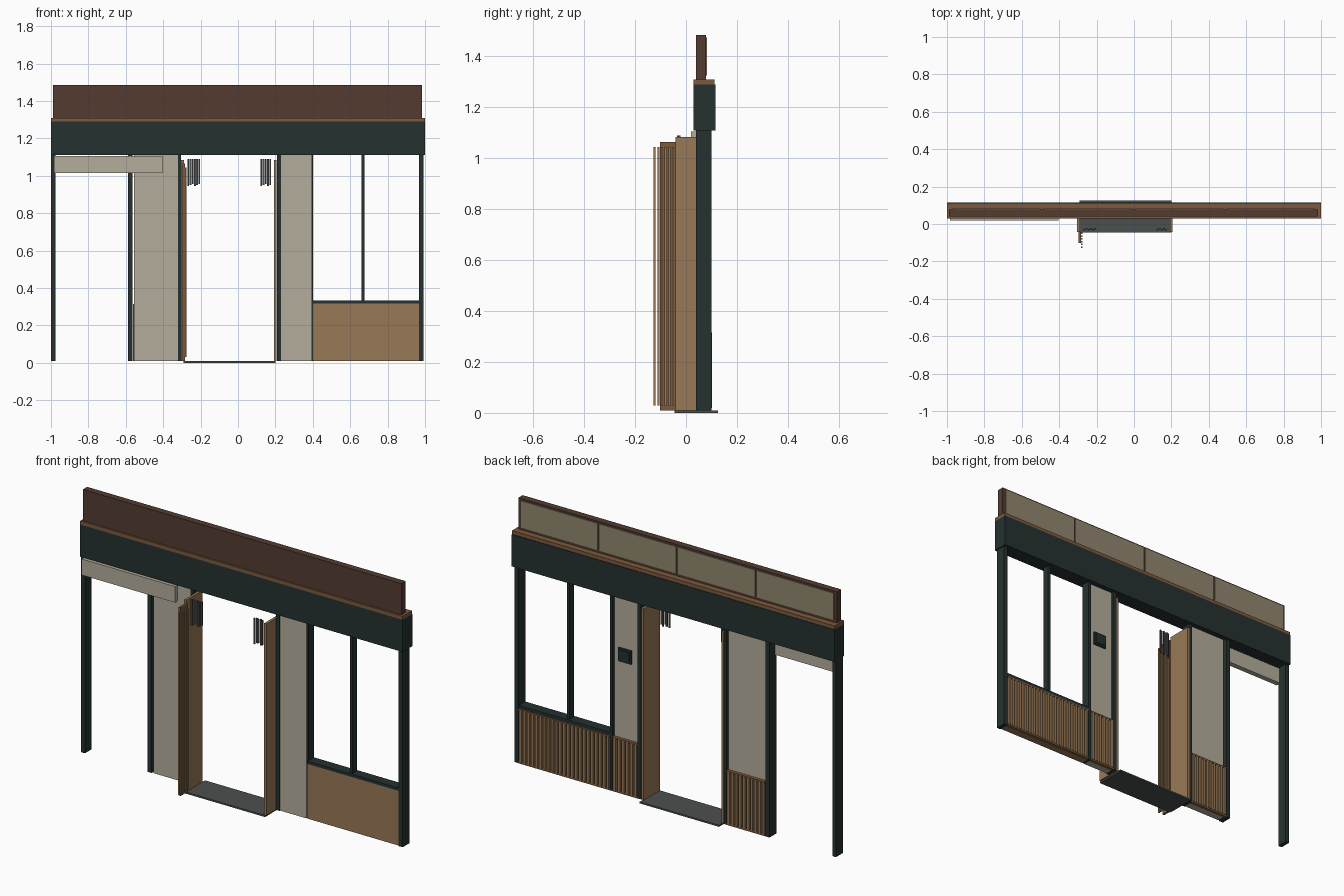
import bpy
import bmesh

old = bpy.data.objects.get("Cube")
if old:
    bpy.data.objects.remove(old)


def material(name, hexcode):
    """Flat material from an sRGB hex colour."""
    srgb = [int(hexcode[i:i + 2], 16) / 255 for i in (0, 2, 4)]
    color = [((c + 0.055) / 1.055) ** 2.4 for c in srgb] + [1]
    m = bpy.data.materials.new(name)
    m.use_nodes = True
    m.diffuse_color = color
    bsdf = next(n for n in m.node_tree.nodes if n.type == 'BSDF_PRINCIPLED')
    bsdf.inputs["Base Color"].default_value = color
    bsdf.inputs["Roughness"].default_value = 0.8
    return m


GREEN = material("dark green paint", "243130")
BEIGE = material("beige plaster", "B5AE9C")
WOOD = material("light wood", "997956")
WALNUT = material("brown wood trim", "7C5A3E")
DARK = material("dark brown board", "533B30")
TAUPE = material("taupe panel", "91886F")
CHARCOAL = material("charcoal", "4B504E")


def boxes(name, mat, *extents):
    """One object made of boxes, each given as x, y and z ranges."""
    bm = bmesh.new()
    for xs, ys, zs in extents:
        made = bmesh.ops.create_cube(bm, size=1)
        for v in made["verts"]:
            v.co = [r[0] if c < 0 else r[1] for c, r in zip(v.co, (xs, ys, zs))]
    mesh = bpy.data.meshes.new(name)
    bm.to_mesh(mesh)
    bm.free()
    mesh.materials.append(mat)
    ob = bpy.data.objects.new(name, mesh)
    bpy.context.collection.objects.link(ob)
    return ob


FLOOR, HEAD = 0.01, 1.11
DEPTH = (0.04, 0.10)

# Header beam, trim ledge and sign board
boxes("header_beam", GREEN, ((-1, 1), (0.03, 0.115), (HEAD, 1.29)))
boxes("trim_ledge", WALNUT, ((-1, 1), (0.03, 0.112), (1.29, 1.31)))
boxes("sign_board", DARK, ((-0.99, 0.985), (0.04, 0.078), (1.31, 1.485)))
pitch = 0.488
boxes("sign_back_panels", TAUPE, *[
    ((-0.973 + i * pitch, -0.973 + i * pitch + 0.475), (0.078, 0.083), (1.325, 1.475))
    for i in range(4)])

# Structural posts
for name, x0, x1 in (("outer_post_right", -1, -0.977),
                     ("wall_post_right", -0.588, -0.563),
                     ("door_post_right", -0.322, -0.305),
                     ("door_post_left", 0.208, 0.23),
                     ("outer_post_left", 0.968, 0.993)):
    boxes(name, GREEN, ((x0, x1), DEPTH, (FLOOR, HEAD)))

# Window frame
boxes("window_frame", GREEN,
      ((0.385, 0.402), (0.05, 0.10), (FLOOR, HEAD)),
      ((0.66, 0.676), (0.05, 0.09), (0.32, HEAD)),
      ((0.40, 0.97), (0.042, 0.098), (0.318, 0.334)))

# Plaster walls and boxed header over the open bay
boxes("wall_right", BEIGE, ((-0.555, -0.32), (0.044, 0.085), (FLOOR, HEAD)))
boxes("wall_left", BEIGE, ((0.23, 0.393), (0.044, 0.085), (FLOOR, HEAD)))
boxes("bay_header", BEIGE, ((-0.983, -0.405), (0.02, 0.05), (1.015, 1.105)))
boxes("wood_apron", WOOD, ((0.40, 0.968), (0.045, 0.085), (FLOOR, 0.32)))


# Slatted wainscot on the inside
def wainscot(side, x0, x1, top=0.315):
    count = round((x1 - x0) / 0.025)
    step = (x1 - x0) / count
    boxes("wainscot_back_" + side, WALNUT, ((x0, x1), (0.083, 0.088), (FLOOR, top)))
    boxes("wainscot_slats_" + side, WOOD, *[
        ((x0 + (i + 0.2) * step, x0 + (i + 0.8) * step), (0.086, 0.103), (0.02, top - 0.008))
        for i in range(count)])
    boxes("wainscot_rails_" + side, WALNUT,
          ((x0, x1), (0.085, 0.101), (FLOOR, 0.02)),
          ((x0, x1), (0.085, 0.103), (top - 0.008, top)))


wainscot("right", -0.562, -0.322)
wainscot("door", 0.23, 0.385)
wainscot("window", 0.402, 0.968)

# Wall control plate
boxes("control_plate", GREEN, ((0.275, 0.355), (0.085, 0.095), (0.745, 0.82)),
      ((0.285, 0.345), (0.095, 0.099), (0.755, 0.81)))

# Doorway: sill and jambs
boxes("door_sill", CHARCOAL, ((-0.292, 0.2), (-0.046, 0.125), (0, 0.009)))
boxes("door_jambs", WOOD,
      ((-0.304, -0.29), (-0.042, 0.10), (FLOOR, 1.083)),
      ((0.192, 0.207), (-0.042, 0.10), (FLOOR, 1.083)))

# Folded door leaf with upright battens
boxes("door_leaf", WALNUT, ((-0.297, -0.284), (-0.102, -0.042), (FLOOR, 1.065)))
boxes("door_battens", WOOD, *[
    ((-0.284, -0.275), (-0.127 + i * 0.0145, -0.119 + i * 0.0145), (0.03, 1.045))
    for i in range(6)])


# Hanging strips either side of the doorway
def strips(side, x0, x1, count):
    step = (x1 - x0) / count
    boxes("hanging_strips_" + side, CHARCOAL, *[
        ((x0 + i * step, x0 + (i + 0.8) * step),
         (-0.035 + 0.006 * (i % 2), -0.028 + 0.006 * (i % 2)),
         (0.945 + 0.006 * (i % 3), 1.09))
        for i in range(count)])


strips("right", -0.27, -0.2, 6)
strips("left", 0.12, 0.18, 5)
